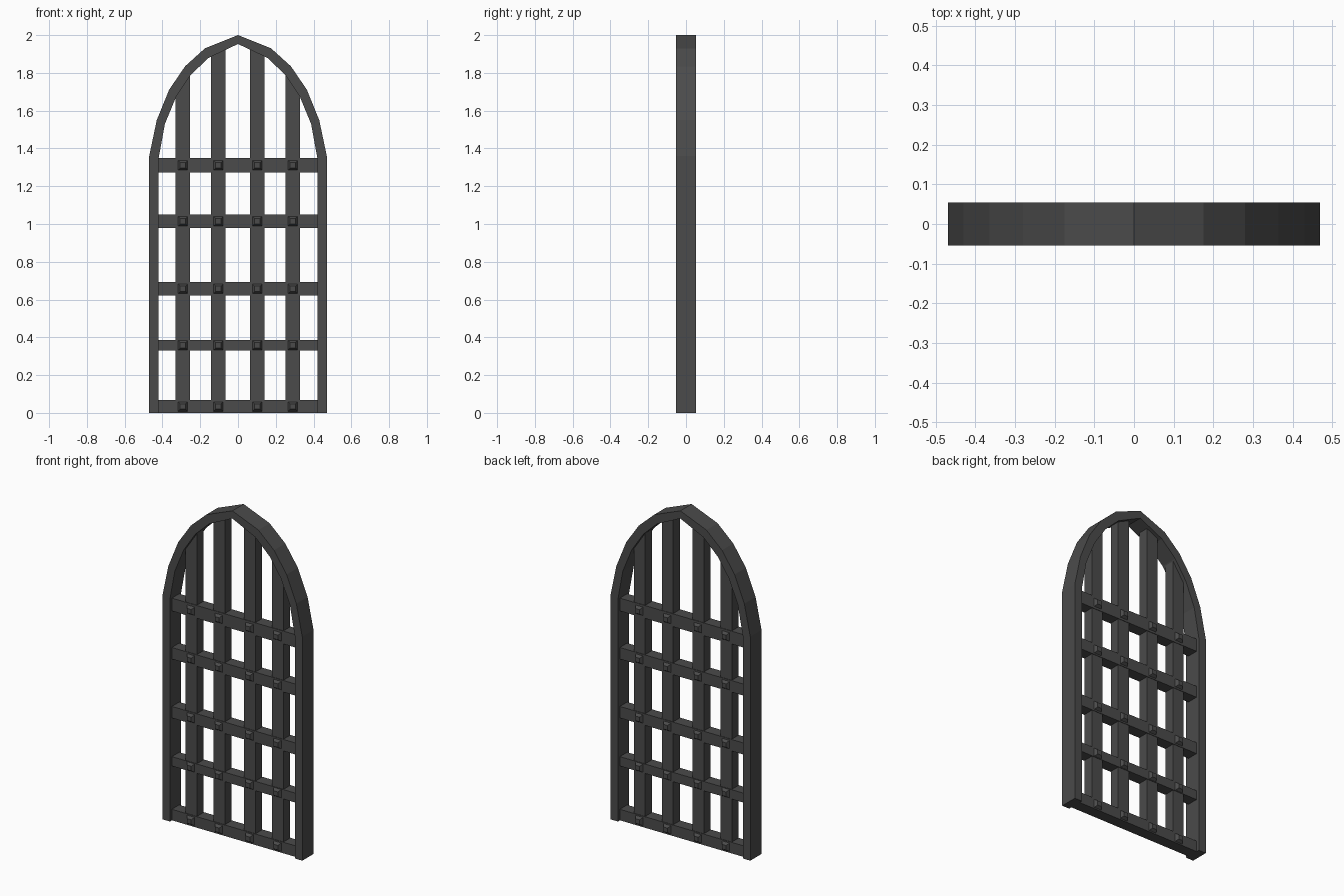
import bpy
import bmesh

cube = bpy.data.objects.get("Cube")
if cube:
    bpy.data.objects.remove(cube, do_unlink=True)

# Dark iron, shared by every part
iron = bpy.data.materials.new("dark_iron")
iron.use_nodes = True
colour = (0.07, 0.07, 0.07, 1)
iron.diffuse_color = colour
iron.node_tree.nodes["Principled BSDF"].inputs["Base Color"].default_value = colour


def finish(name, bm):
    bmesh.ops.recalc_face_normals(bm, faces=bm.faces)
    mesh = bpy.data.meshes.new(name)
    bm.to_mesh(mesh)
    bm.free()
    mesh.materials.append(iron)
    obj = bpy.data.objects.new(name, mesh)
    bpy.context.collection.objects.link(obj)
    return obj


def prism(name, outline, half_depth):
    """Extrude an x-z outline evenly to the front and back."""
    bm = bmesh.new()
    face = bm.faces.new([bm.verts.new((x, -half_depth, z)) for x, z in outline])
    extruded = bmesh.ops.extrude_face_region(bm, geom=[face])["geom"]
    moved = [v for v in extruded if isinstance(v, bmesh.types.BMVert)]
    bmesh.ops.translate(bm, vec=(0, 2 * half_depth, 0), verts=moved)
    return finish(name, bm)


# Pointed arch frame: right half outlines, mirrored across x
outer = [(0.47, 0), (0.47, 1.36), (0.43, 1.55), (0.365, 1.71),
         (0.28, 1.835), (0.175, 1.93), (0, 2)]
inner = [(0.42, 0), (0.42, 1.35), (0.387, 1.53), (0.327, 1.675),
         (0.25, 1.79), (0.155, 1.88), (0, 1.953)]


def arch(half):
    return half + [(-x, z) for x, z in reversed(half[:-1])]


prism("arch_frame", arch(outer) + arch(inner)[::-1], 0.054)


def arch_height(x):
    """Height of the middle of the frame above a given x."""
    x = abs(x)
    middle = [((a + c) / 2, (b + d) / 2) for (a, b), (c, d) in zip(outer, inner)]
    for (x0, z0), (x1, z1) in zip(middle[1:], middle[2:]):
        if x1 <= x <= x0:
            return z0 + (z1 - z0) * (x0 - x) / (x0 - x1)
    return middle[1][1]


# Vertical bars, cut to follow the arch
columns = [-0.292, -0.104, 0.102, 0.29]
for i, x in enumerate(columns, 1):
    a, b = x - 0.038, x + 0.038
    prism(f"vertical_bar_{i}",
          [(a, 0.002), (b, 0.002), (b, arch_height(b)), (a, arch_height(a))], 0.032)

# Horizontal bars
rows = [(0, 0.067), (0.33, 0.387), (0.622, 0.692), (0.98, 1.05), (1.272, 1.35)]
for i, (low, high) in enumerate(rows, 1):
    prism(f"horizontal_bar_{i}",
          [(-0.46, low), (0.46, low), (0.46, high), (-0.46, high)], 0.035)


def stud(name, x, z, side):
    """Square stud tapering outward from the bar face."""
    bm = bmesh.new()
    rings = []
    for half, y in ((0.026, 0.034), (0.014, 0.052)):
        rings.append([bm.verts.new((x + sx * half, side * y, z + sz * half))
                      for sx, sz in ((-1, -1), (1, -1), (1, 1), (-1, 1))])
    base, tip = rings
    bm.faces.new(base)
    bm.faces.new(tip)
    for k in range(4):
        n = (k + 1) % 4
        bm.faces.new((base[k], base[n], tip[n], tip[k]))
    finish(name, bm)


# Studs at every crossing, front and back
for side, label in ((-1, "front"), (1, "back")):
    for r, (low, high) in enumerate(rows, 1):
        for c, x in enumerate(columns, 1):
            stud(f"{label}_stud_{r}_{c}", x, (low + high) / 2, side)
